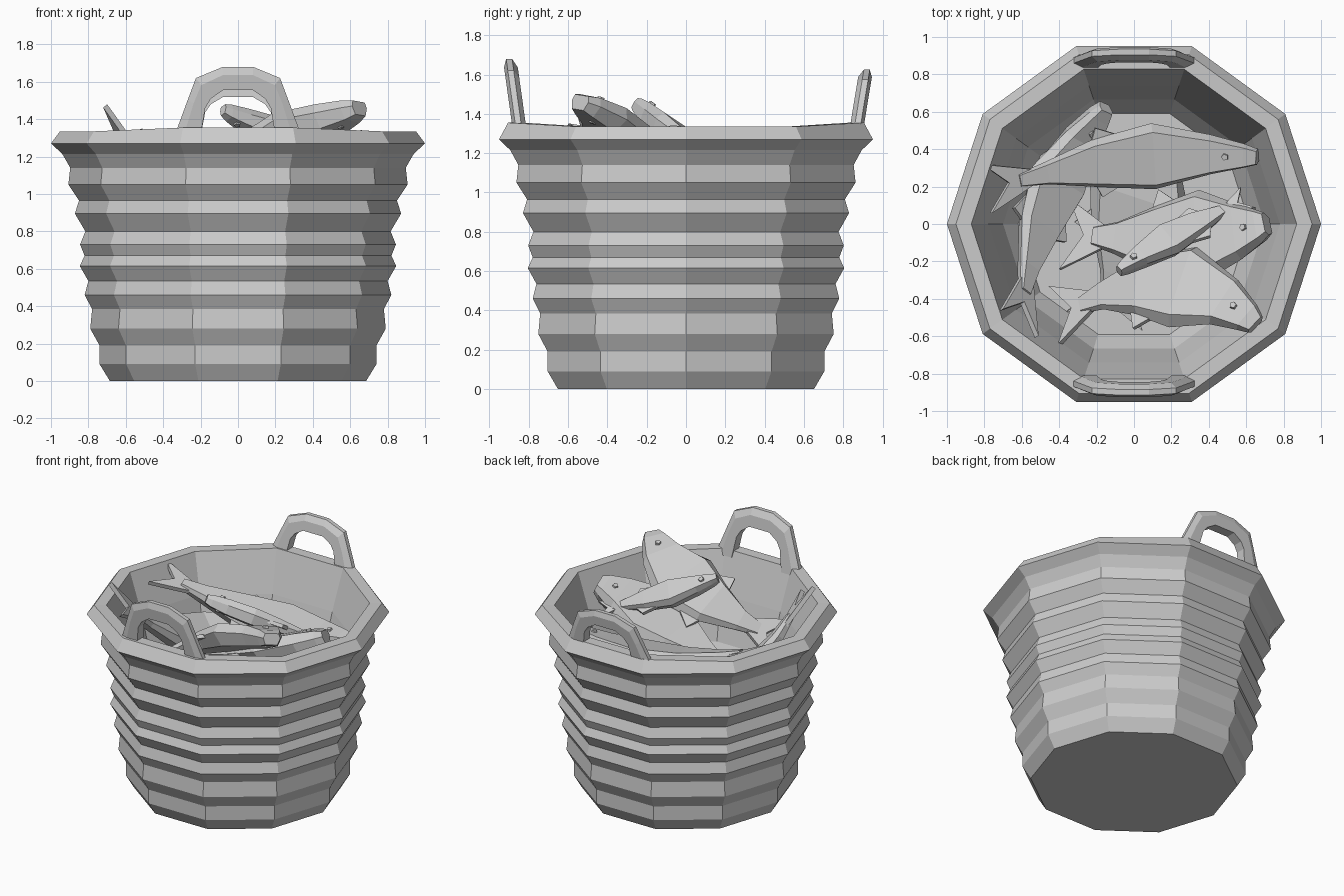
import bpy, bmesh, math
from mathutils import Vector

cube = bpy.data.objects.get("Cube")
if cube:
    bpy.data.objects.remove(cube)

grey = bpy.data.materials.new("light_grey")
grey.use_nodes = True
grey.diffuse_color = (0.6, 0.6, 0.6, 1)
grey.node_tree.nodes["Principled BSDF"].inputs["Base Color"].default_value = (0.6, 0.6, 0.6, 1)


def finish(name, bm):
    """Turn a bmesh into a flat shaded object."""
    bmesh.ops.recalc_face_normals(bm, faces=bm.faces)
    mesh = bpy.data.meshes.new(name)
    bm.to_mesh(mesh)
    bm.free()
    mesh.materials.append(grey)
    obj = bpy.data.objects.new(name, mesh)
    bpy.context.collection.objects.link(obj)
    return obj


def loft(bm, rings):
    """Skin a row of closed rings and cap both ends."""
    rows = [[bm.verts.new(p) for p in ring] for ring in rings]
    n = len(rows[0])
    for a, b in zip(rows, rows[1:]):
        for i in range(n):
            j = (i + 1) % n
            bm.faces.new((a[i], a[j], b[j], b[i]))
    bm.faces.new(rows[0])
    bm.faces.new(rows[-1])


def plate(bm, outline, normal, thick):
    """Thin flat panel around an outline."""
    off = normal * thick / 2
    loft(bm, [[p - off for p in outline], [p + off for p in outline]])


# Ribbed basket: outside up to the rim, then down the inside to the floor
SIDES = 10
profile = [(.685, 0), (.74, .09), (.74, .19), (.79, .28), (.78, .385), (.82, .46),
           (.80, .535), (.846, .615), (.82, .67), (.844, .73), (.816, .80),
           (.872, .895), (.85, .965), (.907, 1.05), (.897, 1.14), (.94, 1.215),
           (1, 1.27), (.952, 1.335), (.87, 1.335), (.78, 1.06), (.70, .75), (.62, .62)]


def basket_point(r, z, k):
    a = k * math.tau / SIDES
    # the rim top rises slightly beside the handles
    lift = .02 if z > 1.3 and abs(math.sin(a)) > .9 else 0
    return Vector((r * math.cos(a), r * math.sin(a), z + lift))


bm = bmesh.new()
loft(bm, [[basket_point(r, z, k) for k in range(SIDES)] for r, z in profile])
finish("basket", bm)

# Arched handles, leaning outwards; the back one sits a little lower
outer_half = [(.34, 1.31), (.27, 1.5), (.225, 1.62), (.08, 1.68)]
inner_half = [(.20, 1.31), (.175, 1.46), (.145, 1.51), (.08, 1.555)]
section = [(0, -.035), (.65, -.035), (1, -.012), (1, .018), (.65, .035), (0, .035)]


def arch(half):
    return [(-x, z) for x, z in half] + [(x, z) for x, z in reversed(half)]


for name, side, foot, height in (("front_handle", -1, .845, 1), ("back_handle", 1, .865, .85)):
    bm = bmesh.new()
    rings = []
    for (xo, zo), (xi, zi) in zip(arch(outer_half), arch(inner_half)):
        ring = []
        for t, off in section:
            x, rise = xi + (xo - xi) * t, zi + (zo - zi) * t - 1.31
            y = foot + rise * .14 + off
            ring.append(Vector((x, side * y, 1.31 + rise * height)))
        rings.append(ring)
    loft(bm, rings)
    finish(name, bm)

# Fish body stations: position from nose to tail, half width, half thickness
stations = [(0, .24, .5), (.05, .36, .7), (.18, .6, .9), (.4, 1, 1),
            (.62, .72, .8), (.8, .34, .5), (.9, .2, .3)]
hexagon = [(1, .1), (.8, .9), (-.8, .9), (-1, .1), (-.7, -1), (.7, -1)]


def fish(name, head, mid, tail, normal, width, thick):
    head, mid, tail, normal = map(Vector, (head, mid, tail, normal))
    ctrl = 2 * mid - (head + tail) / 2

    def frame(t):
        pos = head * (1 - t) ** 2 + ctrl * 2 * t * (1 - t) + tail * t * t
        tan = ((ctrl - head) * (1 - t) + (tail - ctrl) * t).normalized()
        w = normal.cross(tan).normalized()
        return pos, tan, w, tan.cross(w)

    bm = bmesh.new()
    rings = []
    for t, hw, ht in stations:
        pos, tan, w, n = frame(t)
        rings.append([pos + w * a * hw * width + n * b * ht * thick for a, b in hexagon])
    loft(bm, rings)

    # Forked tail
    pos, tan, w, n = frame(.84)
    s = (tail - pos).length
    fork = [(0, .2), (1.1, .75), (.6, 0), (1.1, -.75), (0, -.2)]
    plate(bm, [pos + tan * s * a + w * width * b for a, b in fork], n, .03)

    # Back and belly fins
    for sgn in (1, -1):
        pos, tan, w, n = frame(.55)
        fin = [(-.1, .6), (.08, 1.05), (.12, .5)]
        plate(bm, [pos + tan * a + w * sgn * width * b for a, b in fin], n, .025)

    # Small faceted eyes on both flanks
    for sgn in (1, -1):
        pos, tan, w, n = frame(.12)
        c = pos + n * sgn * thick * .74
        loft(bm, [[c + n * sgn * h + tan * r * math.cos(k * math.tau / 5)
                   + w * r * math.sin(k * math.tau / 5) for k in range(5)]
                  for h, r in ((-.02, .024), (.012, .018))])
    finish(name, bm)


# Pile of fish in the basket
fish("fish_back", (.66, .36, 1.1), (-.04, .35, 1.08), (-.76, .19, 1.29),
     (0, -.2, 1), .18, .09)
fish("fish_left", (-.15, .62, .98), (-.46, .12, .94), (-.6, -.5, 1.4),
     (.5, -.1, .85), .18, .08)
fish("fish_front", (.65, -.54, 1.46), (.16, -.33, 1.26), (-.4, -.5, 1.0),
     (-.3, .42, .85), .24, .08)
fish("fish_middle", (-.08, -.25, 1.45), (.25, -.05, 1.3), (.6, .13, 1.18),
     (-.25, .35, .85), .10, .06)
fish("fish_right", (.71, .0, 1.29), (.25, -.08, 1.1), (-.35, -.05, .9),
     (-.3, .2, .9), .26, .09)
fish("fish_bottom", (.15, .45, .84), (.0, .05, .82), (-.15, -.5, .75),
     (.05, 0, 1), .28, .10)
